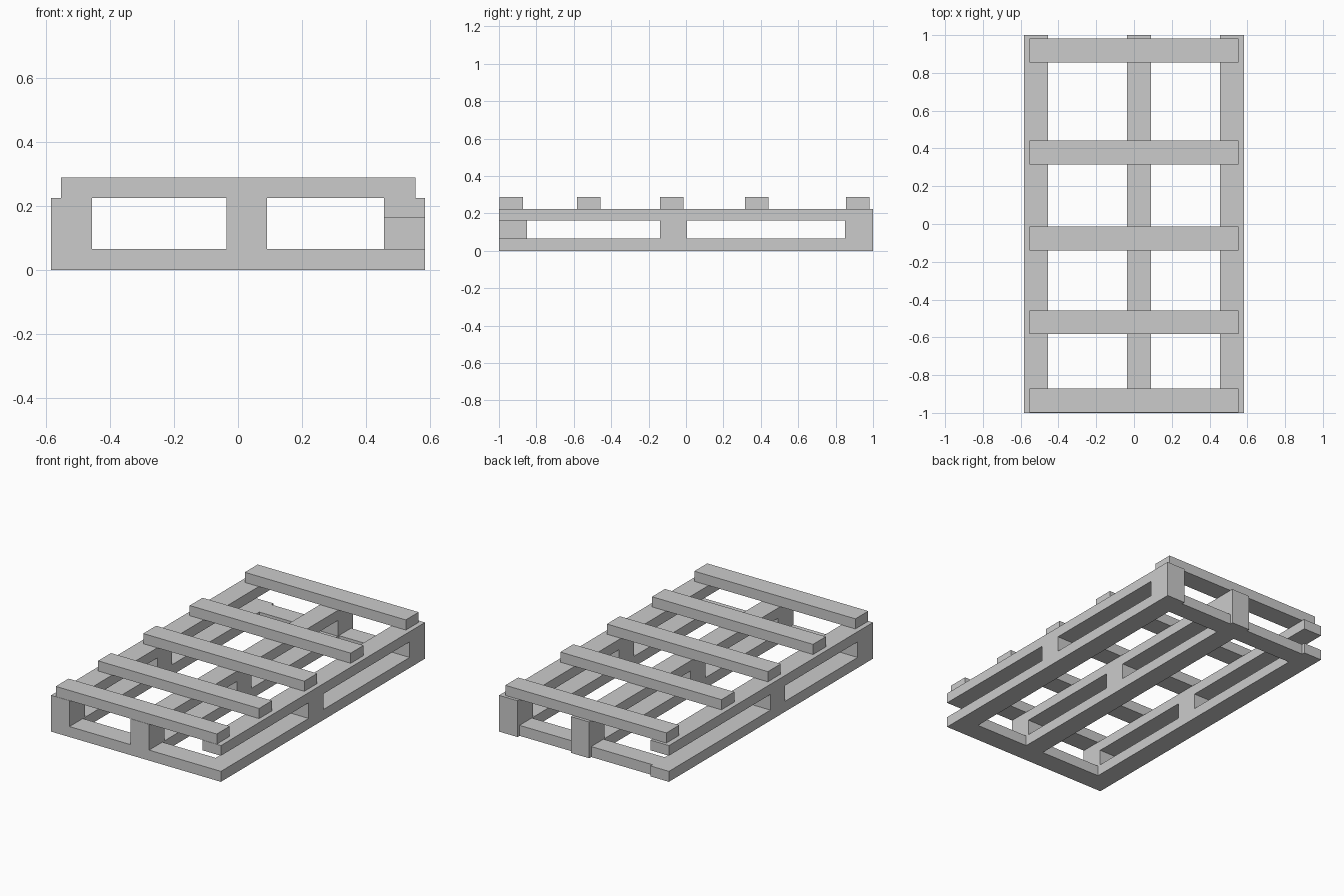
import bpy

if "Cube" in bpy.data.objects:
    bpy.data.objects.remove(bpy.data.objects["Cube"])


def box(name, x, y, z):
    """Flat-faced timber spanning the given (min, max) ranges."""
    bpy.ops.mesh.primitive_cube_add(size=1, location=[(a + b) / 2 for a, b in (x, y, z)])
    ob = bpy.context.object
    ob.name = name
    ob.scale = [b - a for a, b in (x, y, z)]
    bpy.ops.object.transform_apply(location=False, rotation=False, scale=True)
    return ob


# Height layers
BASE, BLOCK, STRINGER, SLAT = (0, 0.065), (0.065, 0.162), (0.162, 0.225), (0.225, 0.288)

# Three lengthwise rows, the middle one slightly off centre
rows = {"left": (-0.583, -0.456), "middle": (-0.036, 0.09), "right": (0.456, 0.583)}
for side, x in rows.items():
    box(f"base_runner_{side}", x, (-0.87, 1.0), BASE)
    box(f"stringer_{side}", x, (-1.0, 1.0), STRINGER)

# Spacer blocks; one front and one back corner block are missing
spots = {"front": (-1.0, -0.85), "centre": (-0.14, 0.005), "back": (0.85, 1.0)}
missing = {("right", "front"), ("left", "back")}
for side, x in rows.items():
    for spot, y in spots.items():
        if (side, spot) not in missing:
            box(f"block_{side}_{spot}", x, y, BLOCK)

# Base cross boards: full width in front, set between the runners at the back
box("base_board_front", (-0.583, 0.583), (-1.0, -0.87), BASE)
box("base_board_back_left", (rows["left"][1], rows["middle"][0]), (0.86, 0.98), BASE)
box("base_board_back_right", (rows["middle"][1], rows["right"][0]), (0.86, 0.98), BASE)

# Deck slats
for i, y in enumerate((-0.935, -0.52, -0.077, 0.378, 0.918)):
    box(f"deck_slat_{i + 1}", (-0.552, 0.553), (y - 0.063, y + 0.063), SLAT)
